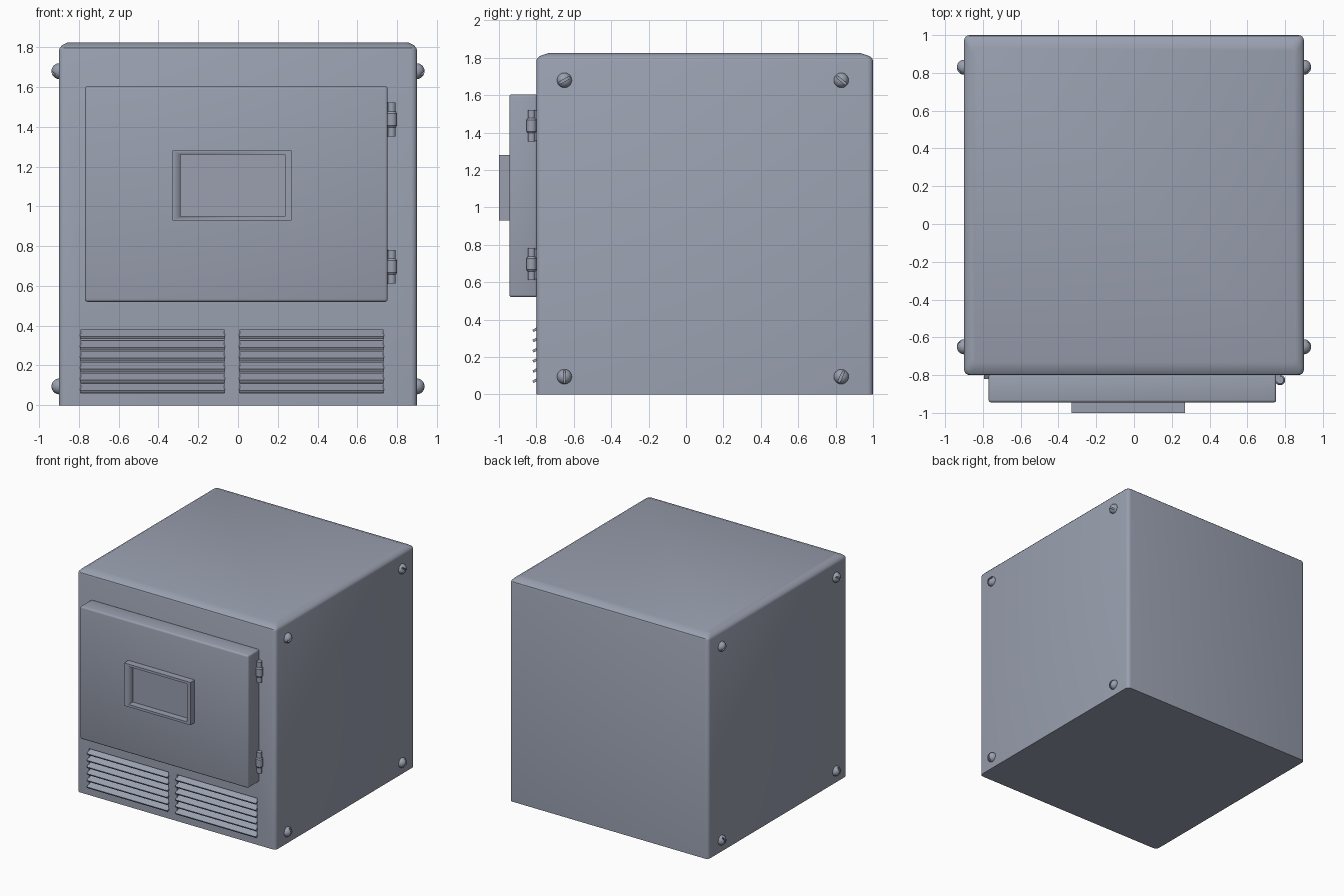
import bpy, bmesh, math
from mathutils import Matrix, Vector

if "Cube" in bpy.data.objects:
    bpy.data.objects.remove(bpy.data.objects["Cube"])

metal = bpy.data.materials.new("blue_grey_metal")
metal.diffuse_color = (0.32, 0.35, 0.43, 1)
metal.use_nodes = True
metal.node_tree.nodes["Principled BSDF"].inputs["Base Color"].default_value = metal.diffuse_color


def make(name, bm, angle=30):
    bmesh.ops.recalc_face_normals(bm, faces=bm.faces[:])
    me = bpy.data.meshes.new(name)
    bm.to_mesh(me)
    bm.free()
    ob = bpy.data.objects.new(name, me)
    bpy.context.collection.objects.link(ob)
    me.materials.append(metal)
    select(ob)
    bpy.ops.object.shade_smooth_by_angle(angle=math.radians(angle))
    return ob


def select(ob):
    bpy.ops.object.select_all(action='DESELECT')
    ob.select_set(True)
    bpy.context.view_layer.objects.active = ob


def box_bm(x0, x1, y0, y1, z0, z1, bevel=0):
    bm = bmesh.new()
    m = Matrix.Translation(((x0 + x1) / 2, (y0 + y1) / 2, (z0 + z1) / 2)) @ \
        Matrix.Diagonal((x1 - x0, y1 - y0, z1 - z0, 1))
    bmesh.ops.create_cube(bm, size=1, matrix=m)
    if bevel:
        bmesh.ops.bevel(bm, geom=bm.edges[:], offset=bevel, segments=3,
                        profile=0.5, affect='EDGES')
    return bm


def cut(ob, cutter):
    cutter.hide_render = True
    select(ob)
    mod = ob.modifiers.new("cut", 'BOOLEAN')
    mod.operation = 'DIFFERENCE'
    mod.solver = 'EXACT'
    mod.object = cutter
    bpy.ops.object.modifier_apply(modifier=mod.name)
    bpy.data.objects.remove(cutter)


def rounded_rect(ix, iy, r, z, n=4):
    x, y = 0.9 - ix - r, 0.9 - iy - r
    pts = []
    for k, (sx, sy) in enumerate(((1, 1), (-1, 1), (-1, -1), (1, -1))):
        for i in range(n + 1):
            a = math.pi / 2 * (k + i / n)
            pts.append((sx * x + r * math.cos(a), 0.1 + sy * y + r * math.sin(a), z))
    return pts


# Cabinet: stacked rounded outlines, closing to a softly sloped lid
bm = bmesh.new()
loops = [[bm.verts.new(p) for p in rounded_rect(*a)] for a in (
    (0, 0, 0.03, 0), (0, 0, 0.03, 1.785), (0.004, 0.004, 0.03, 1.797),
    (0.015, 0.02, 0.03, 1.81), (0.045, 0.065, 0.03, 1.825))]
for a, b in zip(loops, loops[1:]):
    for i in range(len(a)):
        j = (i + 1) % len(a)
        bm.faces.new((a[i], a[j], b[j], b[i]))
bm.faces.new(loops[0])
bm.faces.new(loops[-1])
cabinet = make("cabinet", bm)

# Vents: shallow recess with six tilted slats each
for side, x0, x1 in (("left", -0.79, -0.07), ("right", 0.01, 0.73)):
    cut(cabinet, make("vent_cutter", box_bm(x0, x1, -0.9, -0.74, 0.06, 0.38)))
    bm = bmesh.new()
    for i in range(6):
        m = Matrix.Translation(((x0 + x1) / 2, -0.785, 0.085 + 0.0545 * i)) @ \
            Matrix.Rotation(math.radians(28), 4, 'X') @ \
            Matrix.Diagonal((x1 - x0 + 0.01, 0.075, 0.014, 1))
        bmesh.ops.create_cube(bm, size=1, matrix=m)
    make(side + "_vent_slats", bm)
select(cabinet)
bpy.ops.object.shade_smooth_by_angle(angle=math.radians(30))

# Door
make("door", box_bm(-0.77, 0.753, -0.945, -0.795, 0.52, 1.605, 0.014), 40)

# Window frame, open in the middle
frame = make("window_frame", box_bm(-0.33, 0.27, -1.0, -0.94, 0.93, 1.28))
cut(frame, make("window_cutter", box_bm(-0.29, 0.237, -1.1, -0.946, 0.95, 1.26)))

# Hinges: turned barrels with a thicker middle, and a leaf to the door
for name, zc in (("upper_hinge", 1.437), ("lower_hinge", 0.697)):
    bm = box_bm(0.74, 0.775, -0.835, -0.795, zc - 0.08, zc + 0.08)
    profile = ((0, -0.085), (0.02, -0.085), (0.02, -0.04), (0.027, -0.03),
               (0.027, 0.03), (0.02, 0.04), (0.02, 0.085), (0, 0.085))
    vs = [bm.verts.new((0.773 + r, -0.826, zc + z)) for r, z in profile]
    es = [bm.edges.new(p) for p in zip(vs, vs[1:])]
    bmesh.ops.spin(bm, geom=vs + es, cent=(0.773, -0.826, zc), axis=(0, 0, 1),
                   angle=2 * math.pi, steps=20)
    bmesh.ops.remove_doubles(bm, verts=bm.verts[:], dist=0.0005)
    make(name, bm)

# Slotted dome screws on both sides
for sx, side in ((1, "right"), (-1, "left")):
    for i, (y, z, turn) in enumerate(((-0.65, 1.68, 30), (0.83, 1.68, -40),
                                      (-0.65, 0.095, 90), (0.83, 0.095, 65))):
        bm = bmesh.new()
        bmesh.ops.create_uvsphere(bm, u_segments=24, v_segments=16, radius=0.04)
        res = bmesh.ops.bisect_plane(bm, geom=bm.verts[:] + bm.edges[:] + bm.faces[:],
                                     plane_co=Vector((0, 0, -0.004)),
                                     plane_no=Vector((0, 0, -1)), clear_outer=True)
        bmesh.ops.holes_fill(bm, edges=[e for e in bm.edges if e.is_boundary], sides=0)
        screw = make(f"{side}_screw_{i + 1}", bm)
        cut(screw, make("slot_cutter", box_bm(-0.1, 0.1, -0.006, 0.006, 0.022, 0.1)))
        # local x -> y, local y -> z, local z -> outward
        basis = Matrix(((0, 0, sx, 0.898 * sx), (sx, 0, 0, y), (0, 1, 0, z), (0, 0, 0, 1)))
        screw.data.transform(basis @ Matrix.Rotation(math.radians(turn * sx), 4, 'Z'))
        select(screw)
        bpy.ops.object.shade_smooth_by_angle(angle=math.radians(30))
